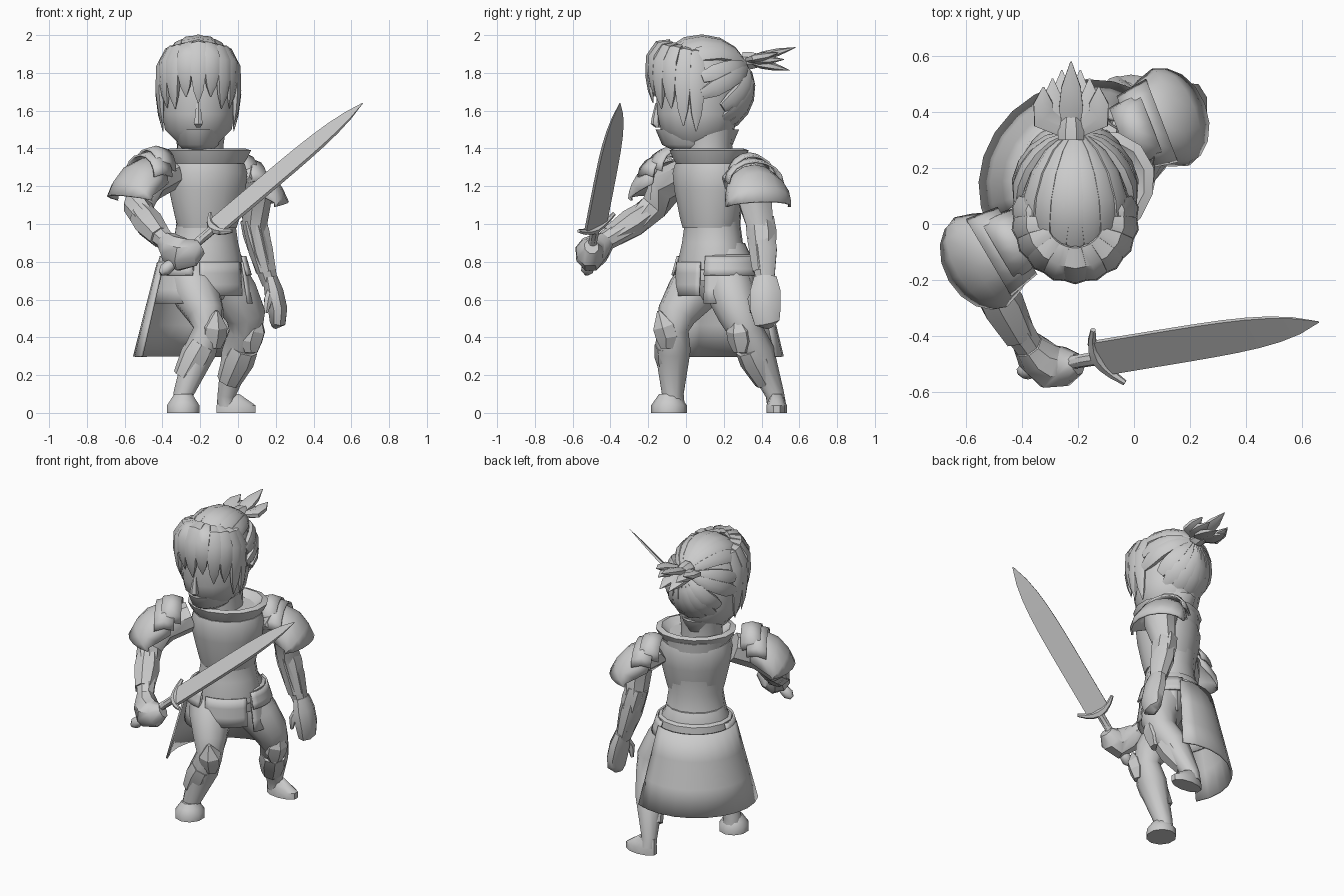
import bpy, bmesh, math
from mathutils import Vector as V

if "Cube" in bpy.data.objects:
    bpy.data.objects.remove(bpy.data.objects["Cube"], do_unlink=True)

grey = bpy.data.materials.new("plain_grey")
grey.use_nodes = True
GREY = (0.6, 0.6, 0.6, 1)
grey.diffuse_color = GREY
grey.node_tree.nodes["Principled BSDF"].inputs["Base Color"].default_value = GREY

UP = V((0, 0, 1))
SIDE_Y = V((0, 1, 0))
YAW = math.radians(30)                       # the body is turned to its left
LEFT = V((math.cos(YAW), math.sin(YAW), 0))
BACK = V((-math.sin(YAW), math.cos(YAW), 0))
WAIST = V((-.17, .14, 0))
FACE = V((-.21, .06, 0))


def finish(name, bm, angle=42, thick=0):
    """Turn a bmesh into a shaded object."""
    bmesh.ops.recalc_face_normals(bm, faces=bm.faces)
    mesh = bpy.data.meshes.new(name)
    bm.to_mesh(mesh)
    bm.free()
    mesh.materials.append(grey)
    ob = bpy.data.objects.new(name, mesh)
    bpy.context.collection.objects.link(ob)
    if thick:
        mod = ob.modifiers.new("thickness", "SOLIDIFY")
        mod.thickness = thick
    bpy.ops.object.select_all(action="DESELECT")
    ob.select_set(True)
    bpy.context.view_layer.objects.active = ob
    bpy.ops.object.shade_smooth_by_angle(angle=math.radians(angle))


def loft(bm, rings, sides=8, hint=UP, squash=1, axis=None):
    """Skin rings (x, y, z, radius) along their path; squash scales them along the hint."""
    centres = [V(ring[:3]) for ring in rings]
    last = len(rings) - 1
    loops = []
    for i, (centre, ring) in enumerate(zip(centres, rings)):
        along = axis or centres[min(i + 1, last)] - centres[max(i - 1, 0)]
        across = along.cross(hint).normalized()
        over = across.cross(along).normalized() * squash
        turns = [math.tau * (k + .5) / sides for k in range(sides)]
        loops.append([bm.verts.new(centre + (across * math.cos(a) + over * math.sin(a)) * ring[3])
                      for a in turns])
    for lower, upper in zip(loops, loops[1:]):
        for k in range(sides):
            j = (k + 1) % sides
            bm.faces.new((lower[k], lower[j], upper[j], upper[k]))
    bm.faces.new(loops[0])
    bm.faces.new(loops[-1])


def part(name, rings, sides=8, hint=UP, squash=1, axis=None, angle=42):
    bm = bmesh.new()
    loft(bm, rings, sides, hint, squash, axis)
    finish(name, bm, angle)


def stack(name, centre, profile, hint, squash, sides=14):
    """Level rings above one centre, from (height, radius) pairs."""
    part(name, [(centre.x, centre.y, z, r) for z, r in profile], sides, hint, squash, UP)


def sheet(name, rows):
    """Skin rows of points into a thin plate."""
    bm = bmesh.new()
    rows = [[bm.verts.new(point) for point in row] for row in rows]
    for lower, upper in zip(rows, rows[1:]):
        for k in range(len(lower) - 1):
            bm.faces.new((lower[k], lower[k + 1], upper[k + 1], upper[k]))
    finish(name, bm, 40, .012)


# Torso, breastplate, collar and belt
HIPS = WAIST + BACK * .03
stack("torso", WAIST, ((.7, .2), (.82, .2), (.9, .18), (1, .165), (1.1, .175), (1.36, .2)), BACK, .87)
stack("pelvis", HIPS, ((.6, .13), (.7, .21), (.82, .215), (.9, .17)), BACK, .82)
stack("breastplate", WAIST - BACK * .015,
      ((.98, .165), (1.03, .18), (1.18, .215), (1.27, .225), (1.32, .21)), BACK, .85)
stack("collar", WAIST - BACK * .02,
      ((1.3, .19), (1.35, .225), (1.39, .245), (1.4, .21), (1.35, .15)), BACK, .82)
stack("belt", HIPS, ((.75, .225), (.76, .235), (.83, .225), (.84, .2)), BACK, .85)


# Plates hung around the hips, given as angles from the front
def hip_plate(name, middle, half, top, low, narrow, wide):
    rows = []
    for step in range(4):
        t = step / 3
        r = narrow + (wide - narrow) * t
        turns = [math.radians(middle + half * k / 5) for k in range(-5, 6)]
        rows.append([HIPS + UP * (top + (low - top) * t)
                     + (LEFT * math.sin(a) - BACK * math.cos(a) * .9) * r for a in turns])
    sheet(name, rows)


hip_plate("back_skirt", 195, 75, .8, .3, .25, .38)
hip_plate("front_hip_plate", 0, 32, .8, .62, .235, .25)
for name, s in (("left", 1), ("right", -1)):
    hip_plate(name + "_hip_plate", s * 78, 38, .8, .58, .235, .27)
    hip_plate(name + "_upper_hip_plate", s * 82, 42, .83, .73, .235, .265)

# Legs and boots
part("right_leg", [(-.27, .11, .76, .13), (-.22, .03, .63, .13), (-.17, -.05, .52, .1),
                   (-.16, -.07, .44, .08), (-.2, -.07, .33, .09), (-.29, -.07, .1, .055),
                   (-.29, -.07, .04, .06)], 10, SIDE_Y, 1.05)
part("left_leg", [(-.1, .2, .76, .13), (-.02, .24, .63, .13), (.04, .28, .52, .11),
                  (.04, .32, .43, .09), (0, .38, .32, .09), (-.06, .47, .1, .05),
                  (-.06, .48, .04, .05)], 10, SIDE_Y)
BOOT = ((0, .09), (.04, .09), (.07, .07), (.1, .05))
stack("right_boot", V((-.29, -.09, 0)), BOOT, SIDE_Y, 1.05, 10)
part("left_boot", [(r - .1, .48, z, r * 1.2) for z, r in BOOT], 10, SIDE_Y, .5, UP)
# Pointed knee guards and shin plates
for side, knee, shin, out in (("right", (-.13, -.1, .46), (-.22, -.08, .3), (.35, -.9, 0)),
                              ("left", (.07, .29, .44), (0, .37, .28), (.85, -.5, 0))):
    k, s, o = V(knee), V(shin), V(out)
    part(side + "_knee_guard", [(*(k + UP * .08 + o * .05), .01), (*(k + o * .02), .07),
                                (*(k - UP * .06), .07), (*(k - UP * .12), .04)],
         6, o, .9, angle=20)
    part(side + "_shin_plate", [(*k.lerp(s, .6), .08), (*s, .088), (*k.lerp(s, 1.7), .065)], 8, o)


# Shoulder plates: arches that slope outward, with raised rims by the neck
def shoulder(side, centre, out):
    c, o = V(centre), V(out).normalized()
    across = o.cross(UP)

    def arches(label, rows):
        turns = [math.pi * k / 8 for k in range(-4, 5)]
        sheet(side + "_" + label, [[
            c + across * half * math.sin(a) + o * reach + UP * z
            - (o * curl + UP * drop) * (1 - math.cos(a)) for a in turns]
            for reach, z, half, drop, curl in rows])

    arches("shoulder_plate", ((-.1, .18, .13, .13, 0), (-.02, .185, .165, .17, .01),
                              (.06, .145, .185, .16, .03), (.125, .07, .185, .11, .09),
                              (.165, -.01, .18, .03, .13)))
    for label, shift, lift, half in (("rim", -.06, .22, .15), ("top", -.1, .25, .12)):
        arches("shoulder_" + label, [(shift + k * .06, lift - .015 * abs(k), half + .01 * k, .12, 0)
                                     for k in (-1, 0, 1)])


shoulder("right", (-.52, -.12, 1.165), (-.85, -.5, 0))
shoulder("left", (.1, .37, 1.13), (.93, .36, 0))

# Right arm, reaching forward
part("right_arm", [(-.36, .02, 1.27, .09), (-.48, -.1, 1.21, .1), (-.53, -.17, 1.09, .08),
                   (-.48, -.28, 1, .07), (-.36, -.46, .89, .05)])
part("right_cuff", [(-.51, -.22, 1.05, .07), (-.47, -.29, 1, .08), (-.41, -.4, .93, .06)], 7, angle=25)
part("right_glove", [(-.38, -.43, .91, .055), (-.35, -.47, .87, .075), (-.3, -.51, .84, .085),
                     (-.25, -.51, .85, .075), (-.2, -.5, .88, .04)], squash=1.1)
# Left arm, hanging
part("left_arm", [(0, .27, 1.26, .09), (.1, .36, 1.17, .095), (.09, .39, 1, .07),
                  (.12, .41, .86, .07), (.17, .42, .68, .045)], 8, SIDE_Y, 1.1)
part("left_cuff", [(.08, .39, 1.03, .07), (.1, .4, .95, .075), (.15, .41, .75, .055)],
     7, SIDE_Y, 1.1, angle=25)
part("left_hand", [(.17, .42, .72, .04), (.19, .42, .64, .055), (.21, .42, .55, .055),
                   (.21, .43, .48, .045), (.19, .44, .46, .02)], 8, SIDE_Y, 1.6)
part("left_thumb", [(.18, .38, .67, .02), (.16, .35, .6, .025), (.15, .35, .53, .01)], 6, SIDE_Y)

# Sword: leaf blade, curved guard, grip with pommel
along = V((.79, .13, .67)).normalized()
edge = V((-.06, .1, .05)).normalized()
hilt = V((-.13, -.48, .975))
tip = V((.66, -.35, 1.64))
part("blade", [(*hilt.lerp(tip, k / 10), .012 * (1 - (k / 10) ** 6) + .0005) for k in range(11)],
     4, edge, 8, along, 15)
part("guard", [(*(hilt + edge * k * .04 + along * .006 * k * k), .028 - .006 * abs(k))
               for k in range(-3, 4)], 6, along)
part("grip", [(*(hilt - along * h), r) for h, r in
              ((0, .025), (.28, .022), (.3, .032), (.34, .035), (.37, .015))], 8, edge)

# Head, neck and nose
stack("neck", V((-.2, .12, 0)), ((1.28, .13), (1.42, .125), (1.52, .14)), BACK, 1)
stack("jaw", FACE, ((1.385, .07), (1.42, .11), (1.5, .13)), SIDE_Y, 1.7)
stack("head", FACE, ((1.42, .1), (1.5, .18), (1.58, .195), (1.72, .205), (1.85, .19), (1.94, .12)),
      SIDE_Y, 1.1, 16)
part("nose", [(-.21, -.15, 1.64, .012), (-.21, -.16, 1.56, .022), (-.21, -.16, 1.53, .027),
              (-.21, -.15, 1.51, .012)], 6, SIDE_Y, 1, UP)

# Combed locks wrap the skull and gather at the knot
SKULL = V((-.21, .085, 1.73))
bm = bmesh.new()
LOCKS = 18
for i in range(LOCKS):
    a = math.tau * i / LOCKS
    side, high = math.sin(a), math.cos(a)
    forward = -.8 if high > .3 else (0 if high > -.3 else .45)
    start = V((side, forward, high)).normalized()
    knot = V((side * .2, .9, .42 + high * .14)).normalized()
    rings = []
    for step in range(6):
        t = step / 5
        q = start.slerp(knot, t)
        p = SKULL + V((q.x * .21, q.y * .265, q.z * .25))
        rings.append((*p, .05 * (1 - .7 * t ** 3) * min(1, .6 + 2 * t)))
    loft(bm, rings, 6, V((side, .2, high)), .5)
finish("combed_hair", bm, 45)

# Fringe locks around the forehead, longest at the temples
bm = bmesh.new()
for i in range(-5, 6):
    k = abs(i) / 5
    a = math.radians(20 * i)
    out = V((math.sin(a), -math.cos(a), 0))
    end = 1.64 - .19 * k * k + .04 * (i % 2)
    crown = 1.965 - .04 * k
    rings = [(FACE.x + out.x * .2 * reach, .02 + out.y * .205 * reach, crown + (end - crown) * t, r)
             for t, reach, r in ((0, .5, .025), (.05, .8, .045), (.25, 1, .05),
                                 (.55, 1.03, .045), (.8, 1, .03), (1, .95, .003))]
    loft(bm, rings, 6, out, .55)
finish("fringe", bm, 45)

# Tied tail of pointed tufts
bm = bmesh.new()
root = V((-.225, .32, 1.865))
for i in range(-3, 4):
    rise = .07 * math.cos(i * 2.4)
    reach = .26 - .03 * abs(i)
    loft(bm, [(root.x + i * .033 * min(1, 3 * t), root.y + reach * t, root.z + rise * t, r)
              for t, r in ((0, .025), (.35, .05), (.65, .04), (1, .003))], 6, UP, .5)
finish("hair_tail", bm, 45)
part("hair_tie", [(*(root + SIDE_Y * h), .055 - abs(h) / 4) for h in (-.02, .02, .06)])
